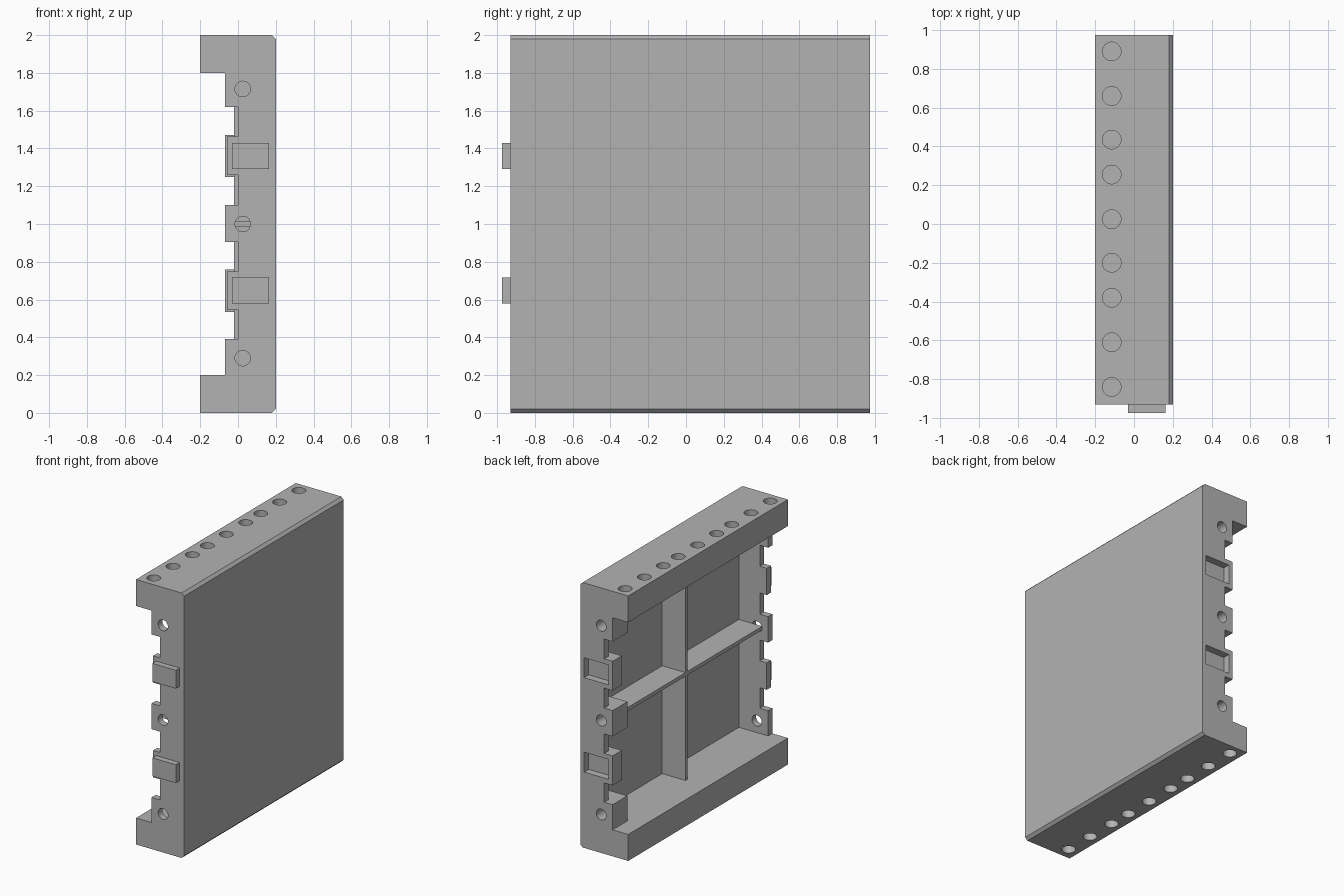
import bpy, bmesh, math

if "Cube" in bpy.data.objects:
    bpy.data.objects.remove(bpy.data.objects["Cube"])

Y0, Y1 = -0.93, 0.975          # panel ends
SKIN = 0.174                   # inner side of the face sheet
HOLE_Z = (0.29, 1.0, 1.715)
SLOT_Z = (0.647, 1.36)
PIN_Y = (0.89, 0.66, 0.435, 0.255, 0.025, -0.2, -0.38, -0.61, -0.84)

grey = bpy.data.materials.new("plain grey")
grey.diffuse_color = (0.45, 0.45, 0.45, 1)
grey.use_nodes = True
grey.node_tree.nodes["Principled BSDF"].inputs["Base Color"].default_value = grey.diffuse_color


def make(name, bm):
    bmesh.ops.recalc_face_normals(bm, faces=bm.faces)
    me = bpy.data.meshes.new(name)
    bm.to_mesh(me)
    bm.free()
    ob = bpy.data.objects.new(name, me)
    me.materials.append(grey)
    bpy.context.collection.objects.link(ob)
    return ob


def prism(name, profile, ya, yb):
    """Extrude an x-z outline along y."""
    bm = bmesh.new()
    f = bm.faces.new([bm.verts.new((x, ya, z)) for x, z in profile])
    ext = bmesh.ops.extrude_face_region(bm, geom=[f])
    bmesh.ops.translate(bm, vec=(0, yb - ya, 0),
                        verts=[v for v in ext["geom"] if isinstance(v, bmesh.types.BMVert)])
    return make(name, bm)


def box(name, x0, x1, y0, y1, z0, z1):
    return prism(name, [(x0, z0), (x1, z0), (x1, z1), (x0, z1)], y0, y1)


def rod(name, loc, r, length, axis):
    bm = bmesh.new()
    bmesh.ops.create_cone(bm, cap_ends=True, segments=32, radius1=r, radius2=r, depth=length)
    ob = make(name, bm)
    if axis == "y":
        for v in ob.data.vertices:
            v.co = (v.co.x, v.co.z, -v.co.y)
    for v in ob.data.vertices:
        v.co = (v.co.x + loc[0], v.co.y + loc[1], v.co.z + loc[2])
    return ob


def combine(target, tool, op):
    bpy.context.view_layer.objects.active = target
    m = target.modifiers.new(op, "BOOLEAN")
    m.operation, m.solver, m.object = op, "EXACT", tool
    bpy.ops.object.modifier_apply(modifier=m.name)
    bpy.data.objects.remove(tool)


# Shell: face sheet with solid top and bottom rails
c = 0.02
shell = prism("panel_shell", [(-0.2, 0), (0.2 - c, 0), (0.2, c), (0.2, 2 - c), (0.2 - c, 2), (-0.2, 2),
                              (-0.2, 1.8), (SKIN, 1.8), (SKIN, 0.2), (-0.2, 0.2)], Y0, Y1)


# Toothed end walls
def comb(name, edge, mid, e, ya, yb):
    pts = [(SKIN + 0.01, 1.85), (SKIN + 0.01, 0.15), (edge, 0.15)]
    teeth = [(edge, None, 0.39), (mid, 0.535 + e, 0.758 - e), (edge, 0.905, 1.1),
             (mid, 1.25 + e, 1.472 - e), (edge, 1.62, None)]
    for x, lo, hi in teeth:
        if lo:
            pts += [(0, lo), (x, lo)]
        if hi:
            pts += [(x, hi), (0, hi)]
    return prism(name, pts + [(edge, 1.85)], ya, yb)


combine(shell, comb("front_wall", -0.07, -0.058, 0.01, Y0, Y0 + 0.05), "UNION")
combine(shell, comb("back_wall", -0.07, -0.07, 0, Y1 - 0.05, Y1), "UNION")

# Thick bosses behind the back wall's holes and sockets
for z0, z1, t in ((0.15, 0.39, 0.176), (0.905, 1.1, 0.176), (1.62, 1.85, 0.176),
                  (0.535, 0.758, 0.11), (1.25, 1.472, 0.11)):
    combine(shell, box("boss", -0.07, SKIN + 0.01, Y1 - t, Y1, z0, z1), "UNION")

# Round holes: through the front wall, blind in the back bosses
for z in HOLE_Z:
    combine(shell, rod("cut", (0.025, Y0, z), 0.041, 0.2, "y"), "DIFFERENCE")
    combine(shell, rod("cut", (0.025, Y1, z), 0.041, 0.26, "y"), "DIFFERENCE")

# Rectangular sockets in the back wall
for z in SLOT_Z:
    combine(shell, box("cut", -0.037, 0.168, Y1 - 0.055, Y1 + 0.05, z - 0.075, z + 0.075), "DIFFERENCE")

# Pin holes along the top and bottom rails
for y in PIN_Y:
    for z in (0, 2):
        combine(shell, rod("cut", (-0.115, y, z), 0.048, 0.24, "z"), "DIFFERENCE")

bpy.ops.object.select_all(action="DESELECT")
shell.select_set(True)
bpy.context.view_layer.objects.active = shell
bpy.ops.object.shade_smooth_by_angle(angle=math.radians(30))

# Crossed stiffening ribs
box("upright_rib", -0.02, SKIN, 0.01, 0.035, 0.2, 1.8)
box("level_rib", -0.02, SKIN, Y0 + 0.05, Y1 - 0.176, 0.986, 1.014)

# Locking tabs on the front wall
for i, z in enumerate(SLOT_Z):
    box(f"locking_tab_{i + 1}", -0.032, 0.163, -0.975, Y0, z - 0.069, z + 0.069)
